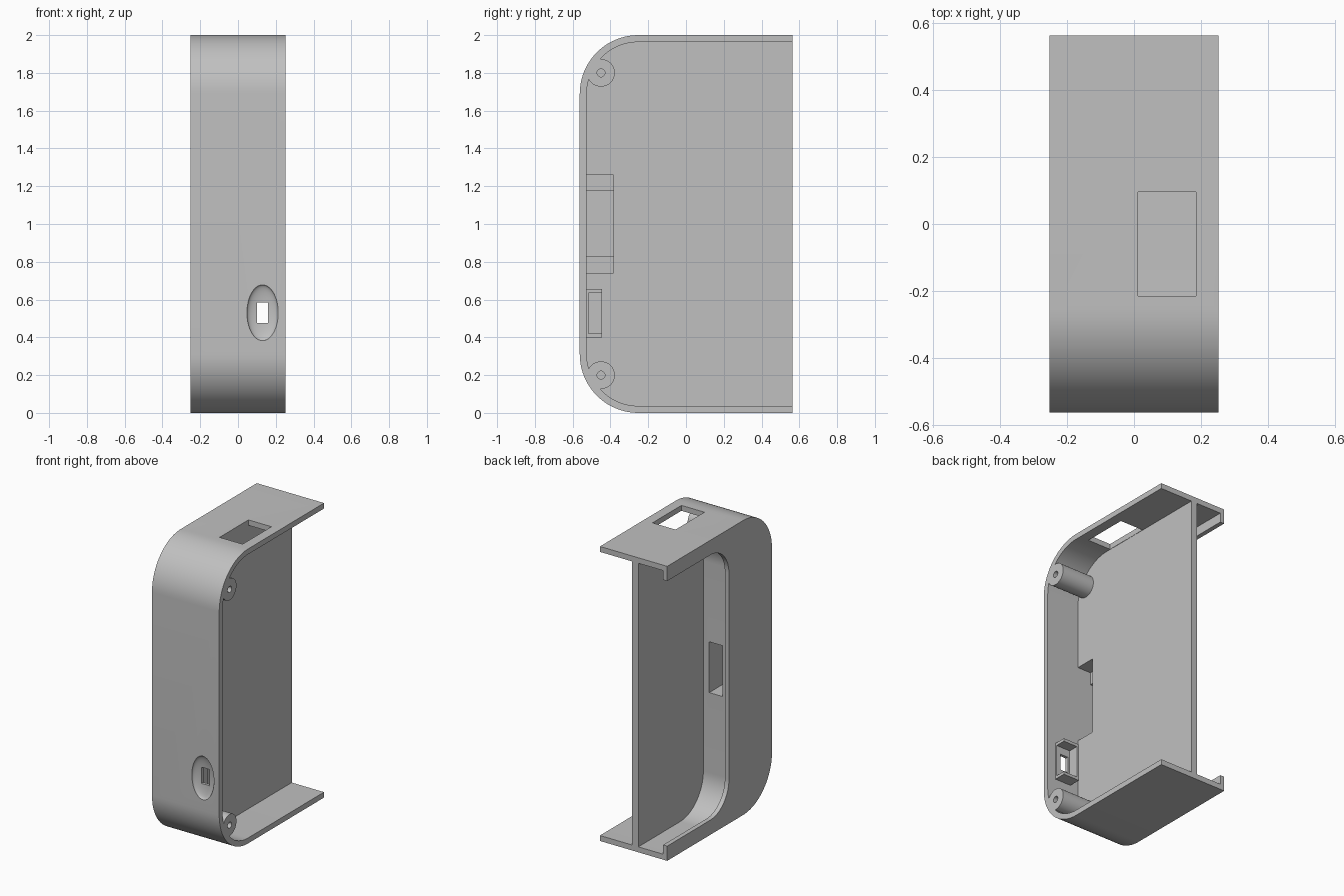
import bpy, bmesh, math
from mathutils import Matrix

if "Cube" in bpy.data.objects:
    bpy.data.objects.remove(bpy.data.objects["Cube"])

HW, HD, H = 0.2525, 0.5625, 2.0      # half width, half depth, height
WALL = 0.037
PLATE_L, PLATE_R = -0.036, 0.01      # faces of the middle plate
FRONT_IN = -HD + WALL

grey = bpy.data.materials.new("light grey plastic")
grey.use_nodes = True
grey.diffuse_color = (0.53, 0.53, 0.53, 1)
grey.node_tree.nodes["Principled BSDF"].inputs["Base Color"].default_value = (0.53, 0.53, 0.53, 1)


def finish(name, bm):
    bmesh.ops.recalc_face_normals(bm, faces=bm.faces)
    me = bpy.data.meshes.new(name)
    bm.to_mesh(me)
    bm.free()
    me.materials.append(grey)
    ob = bpy.data.objects.new(name, me)
    bpy.context.collection.objects.link(ob)
    return ob


def rounded_slab(name, x0, x1, y0, y1, z0, z1, r, steps=20):
    """Slab across x whose two front corners are rounded."""
    pts = [(y1, z0), (y1, z1)]
    for cz, start in ((z1 - r, 90), (z0 + r, 180)):
        for i in range(steps + 1):
            a = math.radians(start + 90 * i / steps)
            pts.append((y0 + r + r * math.cos(a), cz + r * math.sin(a)))
    bm = bmesh.new()
    face = bm.faces.new([bm.verts.new((x0, y, z)) for y, z in pts])
    ext = bmesh.ops.extrude_face_region(bm, geom=[face])
    verts = [v for v in ext["geom"] if isinstance(v, bmesh.types.BMVert)]
    bmesh.ops.translate(bm, verts=verts, vec=(x1 - x0, 0, 0))
    return finish(name, bm)


def box(name, x0, x1, y0, y1, z0, z1):
    bm = bmesh.new()
    m = Matrix.Translation(((x0 + x1) / 2, (y0 + y1) / 2, (z0 + z1) / 2))
    m = m @ Matrix.Diagonal((x1 - x0, y1 - y0, z1 - z0, 1))
    bmesh.ops.create_cube(bm, size=1, matrix=m)
    return finish(name, bm)


def rod(name, x0, x1, y, z, r):
    bm = bmesh.new()
    m = Matrix.Translation(((x0 + x1) / 2, y, z)) @ Matrix.Rotation(math.pi / 2, 4, 'Y')
    bmesh.ops.create_cone(bm, cap_ends=True, segments=40, radius1=r, radius2=r,
                          depth=x1 - x0, matrix=m)
    return finish(name, bm)


def ellipsoid(name, center, radii):
    bm = bmesh.new()
    m = Matrix.Translation(center) @ Matrix.Diagonal((*radii, 1))
    bmesh.ops.create_uvsphere(bm, u_segments=48, v_segments=24, radius=1, matrix=m)
    return finish(name, bm)


tools = []


def combine(target, tool, operation):
    mod = target.modifiers.new(tool.name, 'BOOLEAN')
    mod.operation, mod.solver, mod.object = operation, 'EXACT', tool
    tool.hide_render = True
    tools.append(tool)


# Outer shell
body = rounded_slab("enclosure_shell", -HW, HW, -HD, HD, 0, H, 0.31)

# Open cavity on one side, lipped recess on the other
combine(body, rounded_slab("cavity", PLATE_R, 0.4, FRONT_IN, 0.8,
                           WALL, H - WALL, 0.31 - WALL), 'DIFFERENCE')
combine(body, rounded_slab("recess", -0.222, PLATE_L, -0.135, 0.8,
                           WALL, H - WALL, 0.25), 'DIFFERENCE')
combine(body, rounded_slab("recess_mouth", -0.4, -0.2, -0.10, 0.8,
                           0.1, H - 0.1, 0.2), 'DIFFERENCE')

# Pocket behind the front wall and the tunnel into the recess
combine(body, box("pocket", -0.09, 0.06, FRONT_IN, -0.385, 0.74, 1.26), 'DIFFERENCE')
combine(body, box("tunnel", -0.18, -0.08, FRONT_IN, -0.05, 0.83, 1.175), 'DIFFERENCE')

# Screw bosses
for z in (0.2, 1.8):
    combine(body, rod("boss", 0.0, HW, -0.45, z, 0.073), 'UNION')
    combine(body, rod("screw_hole", 0.05, 0.4, -0.45, z, 0.021), 'DIFFERENCE')

# Socket holder, open to the back and side
combine(body, box("socket_holder", 0.07, 0.19, -0.54, -0.445, 0.40, 0.655), 'UNION')
combine(body, box("socket_space", 0.085, 0.3, -0.515, -0.4, 0.42, 0.635), 'DIFFERENCE')

# Dished finger well with slot, and top opening
combine(body, ellipsoid("finger_well", (0.13, -HD, 0.53), (0.083, 0.03, 0.148)), 'DIFFERENCE')
combine(body, box("socket_slot", 0.1, 0.16, -0.7, -0.5, 0.475, 0.585), 'DIFFERENCE')
combine(body, box("top_opening", 0.012, 0.185, -0.215, 0.095, 1.9, 2.1), 'DIFFERENCE')

# Bake the cuts and drop the helpers
graph = bpy.context.evaluated_depsgraph_get()
mesh = bpy.data.meshes.new_from_object(body.evaluated_get(graph))
body.modifiers.clear()
body.data = mesh
for t in tools:
    bpy.data.objects.remove(t)

bpy.ops.object.select_all(action='DESELECT')
body.select_set(True)
bpy.context.view_layer.objects.active = body
bpy.ops.object.shade_smooth_by_angle(angle=math.radians(30))
